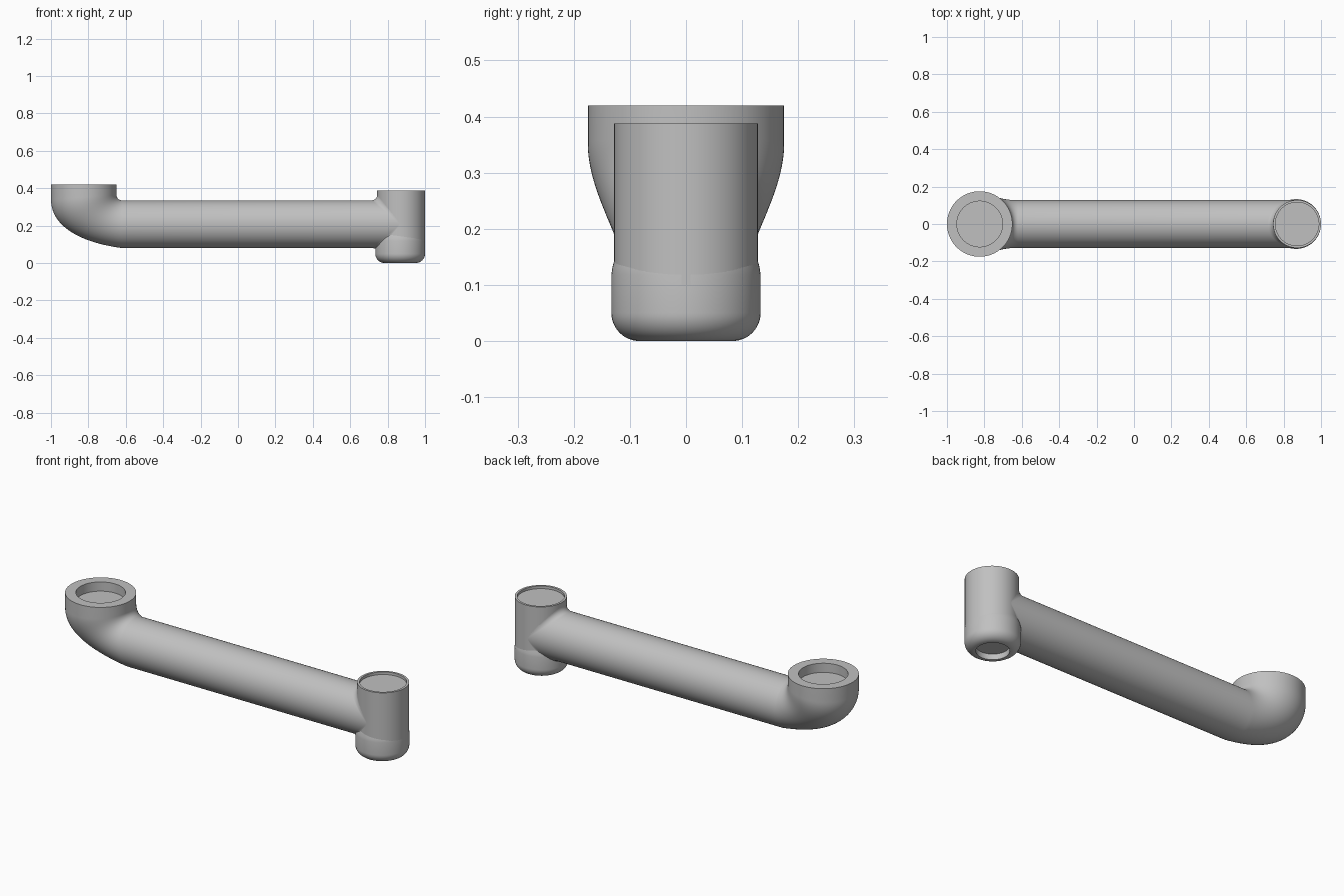
import bpy, bmesh, math
from mathutils import Vector

if "Cube" in bpy.data.objects:
    bpy.data.objects.remove(bpy.data.objects["Cube"])

SIDES = 96
ANGLES = [2 * math.pi * i / SIDES for i in range(SIDES)]

grey = bpy.data.materials.new("plain grey")
grey.use_nodes = True
COLOUR = (0.53, 0.53, 0.53, 1)
grey.diffuse_color = COLOUR
grey.node_tree.nodes["Principled BSDF"].inputs["Base Color"].default_value = COLOUR


def skin(name, rings):
    """Bridge successive rings of points, close both ends and shade smooth."""
    bm = bmesh.new()
    loops = [[bm.verts.new(p) for p in ring] for ring in rings]
    for a, b in zip(loops, loops[1:]):
        for i in range(SIDES):
            j = (i + 1) % SIDES
            bm.faces.new((a[i], a[j], b[j], b[i]))
    bm.faces.new(loops[0])
    bm.faces.new(loops[-1])
    bmesh.ops.recalc_face_normals(bm, faces=bm.faces)
    mesh = bpy.data.meshes.new(name)
    bm.to_mesh(mesh)
    bm.free()
    mesh.materials.append(grey)
    obj = bpy.data.objects.new(name, mesh)
    bpy.context.collection.objects.link(obj)
    bpy.ops.object.select_all(action='DESELECT')
    obj.select_set(True)
    bpy.context.view_layer.objects.active = obj
    bpy.ops.object.shade_smooth_by_angle(angle=math.radians(35))
    return obj


def section(outer, inner, half_width):
    """Elliptical ring spanning two points of the side profile."""
    mid, half = (outer + inner) / 2, (inner - outer) / 2
    return [mid + half * math.cos(a) + Vector((0, half_width * math.sin(a), 0))
            for a in ANGLES]


def lathe(name, x, profile):
    return skin(name, [[(x + r * math.cos(a), r * math.sin(a), z) for a in ANGLES]
                       for r, z in profile])


TUBE_R, TUBE_Z = 0.1275, 0.2075
CUP_X, CUP_R, CUP_TOP = -0.825, 0.175, 0.42
POST_X, POST_R = 0.872, 0.128
FILLET = 0.03


def cup_ring(radius, z):
    return section(Vector((CUP_X - radius, 0, z)), Vector((CUP_X + radius, 0, z)), radius)


# Elbow: socket floor, socket wall, rim, then the bend into the tube
rings = [cup_ring(0.122, CUP_TOP - 0.05), cup_ring(0.122, CUP_TOP),
         cup_ring(CUP_R, CUP_TOP)]
bend = [Vector(p) for p in ((-1, 0, 0.34), (-1, 0, 0.2), (-0.85, 0, 0.11), (-0.62, 0, 0.08))]
STEPS = 28
for k in range(STEPS + 1):
    t = k / STEPS
    s = 1 - t
    outer = bend[0] * s**3 + bend[1] * 3*s*s*t + bend[2] * 3*s*t*t + bend[3] * t**3
    a = t * math.pi / 2
    inner = Vector((-0.62 - FILLET * math.cos(a), 0, 0.365 - FILLET * math.sin(a)))
    width = TUBE_R + (CUP_R - TUBE_R) * (1 - t * t * (3 - 2 * t))
    rings.append(section(outer, inner, width))


# Tube end: a saddle that flares in a fillet against the upright post
def saddle_ring(turn, push=0):
    ring = []
    for a in ANGLES:
        y, c = TUBE_R * math.sin(a), math.cos(a)
        r = FILLET * abs(c)
        wall = POST_X - math.sqrt(POST_R**2 - y * y)
        lift = r * (1 - math.cos(turn)) * (1 if c > 0 else -0.5)
        ring.append((wall - r * (1 - math.sin(turn)) + push, y, TUBE_Z + TUBE_R * c + lift))
    return ring


for k in range(11):
    rings.append(saddle_ring(k / 10 * math.pi / 2))
rings.append(saddle_ring(math.pi / 2, 0.01))
skin("elbow_and_tube", rings)

# Upright post with a shallow recessed top
lathe("upright_post", POST_X, [(0.1, 0.1), (POST_R, 0.1), (POST_R, 0.388),
                               (0.116, 0.388), (0.116, 0.374)])

# Rounded bottom cap with a round hole underneath
ROUND = 0.05
CAP_R = 0.133
cap = [(0.08, 0.03), (0.08, 0)]
for k in range(13):
    a = k / 12 * math.pi / 2
    cap.append((CAP_R - ROUND + ROUND * math.sin(a), ROUND * (1 - math.cos(a))))
cap += [(CAP_R, 0.118), (0.131, 0.132), (0.126, 0.15)]
lathe("bottom_cap", 0.867, cap)
